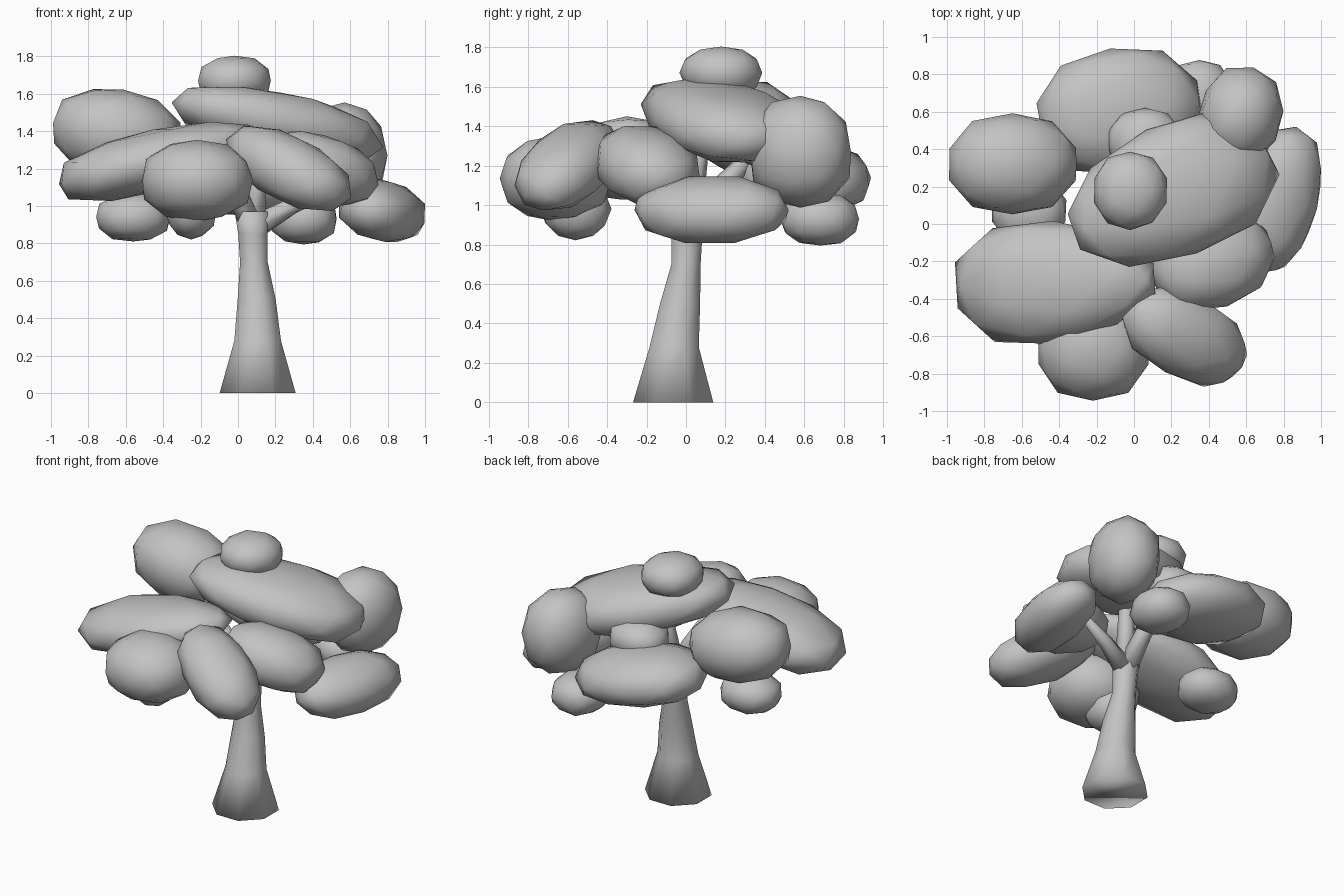
import bpy, bmesh, random
from math import radians, sin, cos, pi
from mathutils import Vector, Euler

if "Cube" in bpy.data.objects:
    bpy.data.objects.remove(bpy.data.objects["Cube"], do_unlink=True)

random.seed(4)
grey = bpy.data.materials.new("plain_grey")
grey.use_nodes = True
colour = (0.55, 0.55, 0.55, 1)
grey.diffuse_color = colour
grey.node_tree.nodes["Principled BSDF"].inputs["Base Color"].default_value = colour


def finish(bm, name, angle):
    """Turn a bmesh into a smooth shaded grey object."""
    bmesh.ops.recalc_face_normals(bm, faces=bm.faces)
    mesh = bpy.data.meshes.new(name)
    bm.to_mesh(mesh)
    bm.free()
    mesh.materials.append(grey)
    obj = bpy.data.objects.new(name, mesh)
    bpy.context.collection.objects.link(obj)
    bpy.ops.object.select_all(action='DESELECT')
    obj.select_set(True)
    bpy.context.view_layer.objects.active = obj
    bpy.ops.object.shade_smooth_by_angle(angle=radians(angle))


def clump(name, centre, size, pitch=0, yaw=0, boxy=2.4, taper=0):
    """Foliage lump: a squared, uneven ellipsoid that narrows towards its +x end."""
    bm = bmesh.new()
    bmesh.ops.create_icosphere(bm, subdivisions=2, radius=1)
    turn = Euler((0, radians(pitch), radians(yaw))).to_matrix()
    for v in bm.verts:
        norm = sum(abs(c) ** boxy for c in v.co) ** (1 / boxy)
        p = v.co / norm * random.uniform(0.98, 1.02)
        narrow = 1 - taper * p.x
        p = Vector((p.x * size[0], p.y * size[1] * narrow, p.z * size[2] * narrow))
        v.co = turn @ p + Vector(centre)
    finish(bm, name, 60)


def limb(name, path, sides=8, level=False):
    """Tapered tube through (x, y, z, radius) points; level keeps rings flat."""
    bm = bmesh.new()
    points = [Vector(p[:3]) for p in path]
    rings = []
    for i, p in enumerate(points):
        along = points[min(i + 1, len(points) - 1)] - points[max(i - 1, 0)]
        turn = Vector((0, 0, 1)).rotation_difference(along)
        ring = []
        for k in range(sides):
            a = 2 * pi * (k + 0.5) / sides
            offset = Vector((cos(a), sin(a), 0)) * path[i][3]
            ring.append(bm.verts.new(p + (offset if level else turn @ offset)))
        rings.append(ring)
    for low, high in zip(rings, rings[1:]):
        for k in range(sides):
            n = (k + 1) % sides
            bm.faces.new((low[k], low[n], high[n], high[k]))
    bm.faces.new(rings[0])
    bm.faces.new(rings[-1])
    finish(bm, name, 120)


# Trunk, flaring at the foot and again at the fork
limb("trunk", [(0.105, -0.065, 0, 0.22), (0.105, -0.06, 0.28, 0.135),
               (0.1, -0.03, 0.5, 0.11), (0.085, 0, 0.7, 0.08),
               (0.08, 0.005, 0.85, 0.085), (0.07, 0.01, 0.97, 0.095)], level=True)

# Branches reaching into the foliage
fork = (0.08, 0.01, 0.88, 0.07)
tips = {
    "middle": (0.13, 0.08, 1.38, 0.045),
    "left": (0.5, 0.1, 1.08, 0.025),
    "right": (-0.12, -0.08, 1.28, 0.05),
    "back": (0.05, 0.33, 1.25, 0.04),
}
for side, tip in tips.items():
    bend = [(a + b) / 2 for a, b in zip(fork, tip)]
    bend[2] += 0.02
    limb(side + "_branch", [fork, bend, tip], sides=6)

# Upper foliage
clump("crown_clump", (-0.02, 0.18, 1.67), (0.2, 0.21, 0.135), boxy=2.2)
clump("canopy_clump", (0.2, 0.17, 1.435), (0.59, 0.36, 0.175), 12, 22, taper=-0.12)
clump("inner_clump", (0.06, 0.44, 1.3), (0.2, 0.18, 0.13))
clump("upper_right_clump", (-0.65, 0.32, 1.39), (0.35, 0.27, 0.235), 9, boxy=2.3)

# Middle foliage
clump("back_clump", (-0.08, 0.6, 1.14), (0.45, 0.34, 0.18), 9, 8, 2.3)
clump("back_left_clump", (0.57, 0.58, 1.27), (0.225, 0.265, 0.28), 0, -15, 2.3)
clump("front_right_clump", (-0.42, -0.31, 1.25), (0.57, 0.33, 0.165), -14, 2, 2.1, 0.2)
clump("left_front_clump", (0.42, -0.2, 1.2), (0.345, 0.25, 0.18), 15, 18)
clump("front_left_clump", (0.27, -0.6, 1.2), (0.38, 0.22, 0.17), 25, -28)
clump("front_clump", (-0.22, -0.66, 1.135), (0.3, 0.28, 0.215))

# Lower foliage
clump("left_clump", (0.77, 0.13, 0.975), (0.215, 0.4, 0.16), 18, -14)
clump("low_front_clump", (-0.25, -0.56, 0.98), (0.14, 0.18, 0.16), boxy=2)
clump("low_right_clump", (-0.56, 0.07, 0.94), (0.2, 0.18, 0.13))
clump("low_back_clump", (0.35, 0.68, 0.93), (0.18, 0.2, 0.135))
